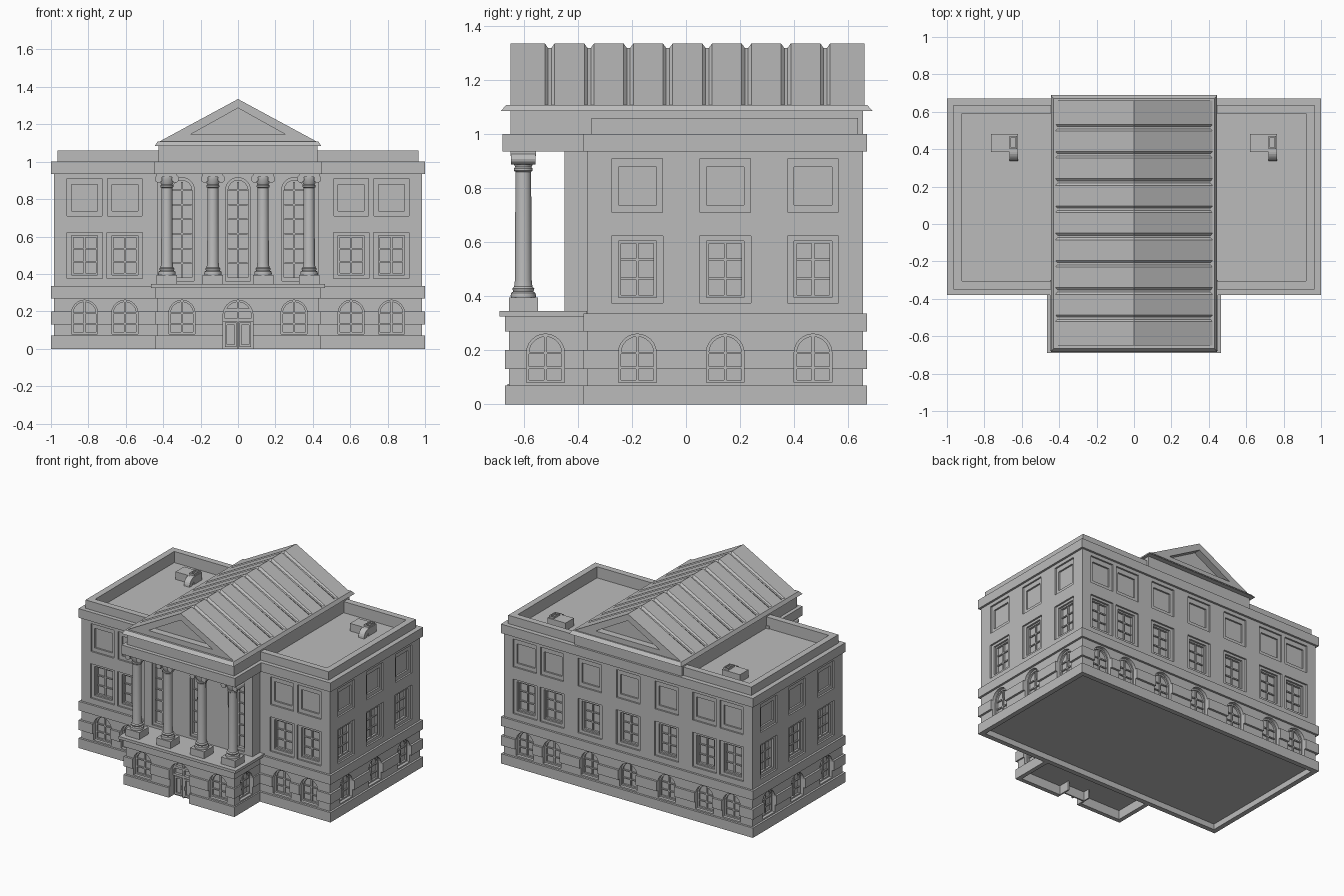
import bpy, bmesh
from math import sin, cos, pi, radians
from mathutils import Matrix, Vector

cube = bpy.data.objects.get("Cube")
if cube:
    bpy.data.objects.remove(cube, do_unlink=True)

stone = bpy.data.materials.new("grey stone")
stone.use_nodes = True
GREY = (0.5, 0.5, 0.5, 1)
stone.diffuse_color = GREY
stone.node_tree.nodes["Principled BSDF"].inputs["Base Color"].default_value = GREY
IDENT = Matrix()


def loft(bm, sections, M=IDENT, closed=False):
    """Skin a list of equal-length loops; closed makes a ring, otherwise the ends are capped."""
    rows = [[bm.verts.new(M @ Vector(p)) for p in s] for s in sections]
    pairs = list(zip(rows, rows[1:]))
    if closed:
        pairs.append((rows[-1], rows[0]))
    for a, b in pairs:
        for i in range(len(a)):
            j = (i + 1) % len(a)
            bm.faces.new((a[i], a[j], b[j], b[i]))
    if not closed:
        bm.faces.new(rows[0][::-1])
        bm.faces.new(rows[-1])


def prism(bm, pts, w0, w1, M=IDENT, top=None):
    loft(bm, [[(u, v, w0) for u, v in pts], [(u, v, w1) for u, v in top or pts]], M)


def ring(bm, outer, inner, w0, w1, M=IDENT):
    loft(bm, [[(u, v, w) for u, v in pts] for pts, w in
              ((outer, w0), (inner, w0), (inner, w1), (outer, w1))], M, True)


def rect(u0, u1, v0, v1):
    return [(u0, v0), (u1, v0), (u1, v1), (u0, v1)]


def box(bm, u0, u1, v0, v1, w0, w1, M=IDENT):
    prism(bm, rect(u0, u1, v0, v1), w0, w1, M)


def arch(u, hw, v0, v1, n=12):
    arc = [(u + hw * cos(pi * i / n), v1 - hw + hw * sin(pi * i / n)) for i in range(n + 1)]
    return [(u - hw, v0), (u + hw, v0)] + arc


def wall(angle, dist):
    """Frame of a wall: u along it, v up, w outward."""
    flat = Matrix(((1, 0, 0, 0), (0, 0, -1, -dist), (0, 1, 0, 0), (0, 0, 0, 1)))
    return Matrix.Rotation(radians(angle), 4, 'Z') @ flat


def finish(bm, name, smooth=False):
    bmesh.ops.recalc_face_normals(bm, faces=bm.faces)
    mesh = bpy.data.meshes.new(name)
    bm.to_mesh(mesh)
    bm.free()
    mesh.materials.append(stone)
    ob = bpy.data.objects.new(name, mesh)
    bpy.context.collection.objects.link(ob)
    if smooth:
        bpy.ops.object.select_all(action='DESELECT')
        ob.select_set(True)
        bpy.context.view_layer.objects.active = ob
        bpy.ops.object.shade_smooth_by_angle(angle=radians(35))
    return ob


shallow, deep, bars = bmesh.new(), bmesh.new(), bmesh.new()


# Window types: cut the recesses and add the glazing bars
def glazing(M, u, hw, v0, v1, back, rows):
    box(bars, u - .005, u + .005, v0, v1 - .004, back, back + .01, M)
    for v in rows:
        box(bars, u - hw, u + hw, v - .004, v + .004, back, back + .009, M)


def arched_window(M, u):
    prism(deep, arch(u, .07, .08, .26), -.035, .03, M)
    ring(bars, arch(u, .07, .08, .26), arch(u, .06, .09, .25), -.035, -.022, M)
    glazing(M, u, .065, .08, .255, -.035, (.135, .19))


def tall_window(M, u):
    prism(shallow, arch(u, .066, .362, .915), -.012, .02, M)
    prism(deep, arch(u, .053, .38, .9), -.035, .02, M)
    glazing(M, u, .052, .38, .895, -.035, [.38 + .078 * i for i in range(1, 7)])


def square_windows(M, u):
    prism(shallow, rect(u - .095, u + .095, .375, .622), -.012, .02, M)
    prism(deep, rect(u - .07, u + .07, .395, .605), -.04, .02, M)
    ring(bars, rect(u - .07, u + .07, .395, .605), rect(u - .06, u + .06, .405, .595), -.04, -.025, M)
    glazing(M, u, .065, .4, .6, -.04, (.465, .535))
    prism(shallow, rect(u - .093, u + .093, .71, .91), -.012, .02, M)
    prism(deep, rect(u - .07, u + .07, .737, .877), -.024, .02, M)


front, back = wall(0, .365), wall(180, .655)
porch, hall = wall(0, .655), wall(0, .45)
wings = (-.82, -.605, .605, .82)
for M, spots in ((front, wings), (back, wings + (-.305, 0, .305)),
                 (wall(90, .985), (-.18, .145, .47)), (wall(270, .985), (.18, -.145, -.47))):
    for u in spots:
        arched_window(M, u)
        square_windows(M, u)
for M, u in ((porch, -.3), (porch, .3), (wall(90, .43), -.52), (wall(270, .43), .52)):
    arched_window(M, u)
for u in (-.3, 0, .3):
    tall_window(hall, u)

# Entrance door: opening, leaves, fanlight and jambs
prism(deep, arch(0, .08, -.02, .26), -.05, .03, porch)
door = bmesh.new()
box(door, -.08, .08, 0, .15, -.055, -.045, porch)
ring(door, arch(0, .08, .15, .26), arch(0, .07, .16, .25), -.05, -.03, porch)
for v in (.145, .2):
    box(door, -.08, .08, v, v + .016, -.05, -.03, porch)
box(door, -.006, .006, 0, .255, -.05, -.032, porch)
for s in (-1, 1):
    x0, x1 = sorted((s * .008, s * .07))
    ring(door, rect(x0, x1, .01, .14), rect(x0 + .012, x1 - .012, .024, .128), -.046, -.034, porch)
    x0, x1 = sorted((s * .08, s * .09))
    box(door, x0, x1, 0, .075, -.1, .005, porch)
    box(door, s * .014 - .003, s * .014 + .003, .06, .085, -.036, -.026, porch)
finish(door, "entrance_door")
finish(bars, "window_bars")

# Walls and rusticated bands
main = bmesh.new()
box(main, -.985, .985, -.365, .655, .04, .98)
wing_bands, porch_bands = bmesh.new(), bmesh.new()
for z0, z1 in ((.13, .2), (.27, .335)):
    box(wing_bands, -1, 1, -.38, .67, z0, z1)
    box(porch_bands, -.44, .44, -.67, -.3, z0, min(z1, .328))
ring(wing_bands, rect(-1, 1, -.38, .67), rect(-.965, .965, -.345, .635), 0, .07)
ring(porch_bands, rect(-.44, .44, -.67, -.36), rect(-.41, .41, -.64, -.375), 0, .07)
porch_wall, hall_wall = bmesh.new(), bmesh.new()
box(porch_wall, -.43, .43, -.655, -.3, .065, .328)
box(hall_wall, -.43, .43, -.45, -.3, .33, .94)
targets = [finish(b, n) for b, n in (
    (main, "main_walls"), (wing_bands, "wing_bands"), (porch_wall, "porch_walls"),
    (porch_bands, "porch_bands"), (hall_wall, "hall_wall"))]

# Cut the openings, then drop the cutters
cutters = [finish(shallow, "shallow_cutter"), finish(deep, "deep_cutter")]
for ob in targets:
    for cutter in cutters:
        cutter.hide_render = True
        mod = ob.modifiers.new("opening", 'BOOLEAN')
        mod.operation, mod.solver, mod.object = 'DIFFERENCE', 'EXACT', cutter
bpy.context.view_layer.update()
graph = bpy.context.evaluated_depsgraph_get()
cut = [bpy.data.meshes.new_from_object(ob.evaluated_get(graph)) for ob in targets]
for ob, mesh in zip(targets, cut):
    ob.modifiers.clear()
    ob.data = mesh
for cutter in cutters:
    bpy.data.objects.remove(cutter, do_unlink=True)

# Main cornice and parapet around the flat roofs
top = bmesh.new()
ring(top, rect(-1, 1, -.38, .67), rect(-.92, .92, -.305, .592), .935, 1)
ring(top, rect(-.965, .965, -.35, .637), rect(-.92, .92, -.305, .592), 1, 1.06)
finish(top, "cornice_and_parapet")

# Porch floor, entablature and attic
porch_parts = bmesh.new()
box(porch_parts, -.465, .465, -.69, -.366, .325, .345)
box(porch_parts, -.45, .45, -.678, -.3, .935, 1)
box(porch_parts, -.425, .425, -.65, .655, .98, 1.09)
prism(porch_parts, rect(-.445, .445, -.685, .69), 1.085, 1.108,
      top=rect(-.43, .43, -.665, .67))
finish(porch_parts, "porch_floor_and_entablature")

# Columns with plinths and scrolled capitals
profile = ((.045, .39), (.047, .402), (.045, .412), (.037, .417), (.041, .428), (.034, .435),
           (.031, .46), (.029, .86), (.035, .865), (.035, .873), (.03, .877), (.042, .905), (.042, .92))
for i, x in enumerate((-.38, -.134, .134, .38)):
    shaft, blocks = bmesh.new(), bmesh.new()
    ring_angles = [2 * pi * k / 24 for k in range(24)]
    loft(shaft, [[(x + r * cos(a), -.602 + r * sin(a), z) for a in ring_angles] for r, z in profile])
    finish(shaft, f"column_{i + 1}", True)
    box(blocks, x - .055, x + .055, -.655, -.548, .34, .395)
    box(blocks, x - .055, x + .055, -.65, -.555, .918, .936)
    for s in (-1, 1):
        scroll = [(x + s * .045 + .02 * cos(a), .908 + .02 * sin(a)) for a in ring_angles[::2]]
        prism(blocks, scroll, .557, .647, wall(0, 0))
    finish(blocks, f"column_plinth_and_capital_{i + 1}")

# Gable roof with grooved seams
roof = bmesh.new()


def gable(y, half, apex):
    return [(-half, y, 1.1), (half, y, 1.1), (0, y, apex)]


sections = [gable(-.6, .435, 1.335)]
for i in range(8):
    y = -.504 + i * .1456
    for dy, half, apex in ((-.018, .435, 1.335), (-.006, .425, 1.318),
                           (.006, .425, 1.318), (.018, .435, 1.335)):
        sections.append(gable(y + dy, half, apex))
sections.append(gable(.61, .435, 1.335))
loft(roof, sections)
finish(roof, "gable_roof")

# Pediments at both ends, recessed
pediment = bmesh.new()
edge = [(-.435, 1.1), (.435, 1.1), (0, 1.335)]
recess = [(-.255, 1.145), (.255, 1.145), (0, 1.287)]
for y0, y1 in ((-.65, -.6), (.61, .66)):
    ring(pediment, edge, recess, -y1, -y0, wall(0, 0))
finish(pediment, "pediments")

# Rooftop air units, each with a vent and a curved duct
for name, x in (("right", -.765), ("left", .62)):
    unit = bmesh.new()
    box(unit, x, x + .145, .385, .48, .975, 1.035)
    ring(unit, rect(x + .1, x + .14, .4, .47), rect(x + .108, x + .132, .408, .462), 1.03, 1.048)
    arc = [(sin(t * pi / 12), cos(t * pi / 12)) for t in range(7)]
    elbow = [(.388 - .052 * a, .98 + .055 * b) for a, b in arc]
    elbow += [(.388 - .018 * a, .98 + .02 * b) for a, b in reversed(arc)]
    loft(unit, [[(xx, y, z) for y, z in elbow] for xx in (x + .1, x + .145)])
    finish(unit, f"roof_unit_{name}")
